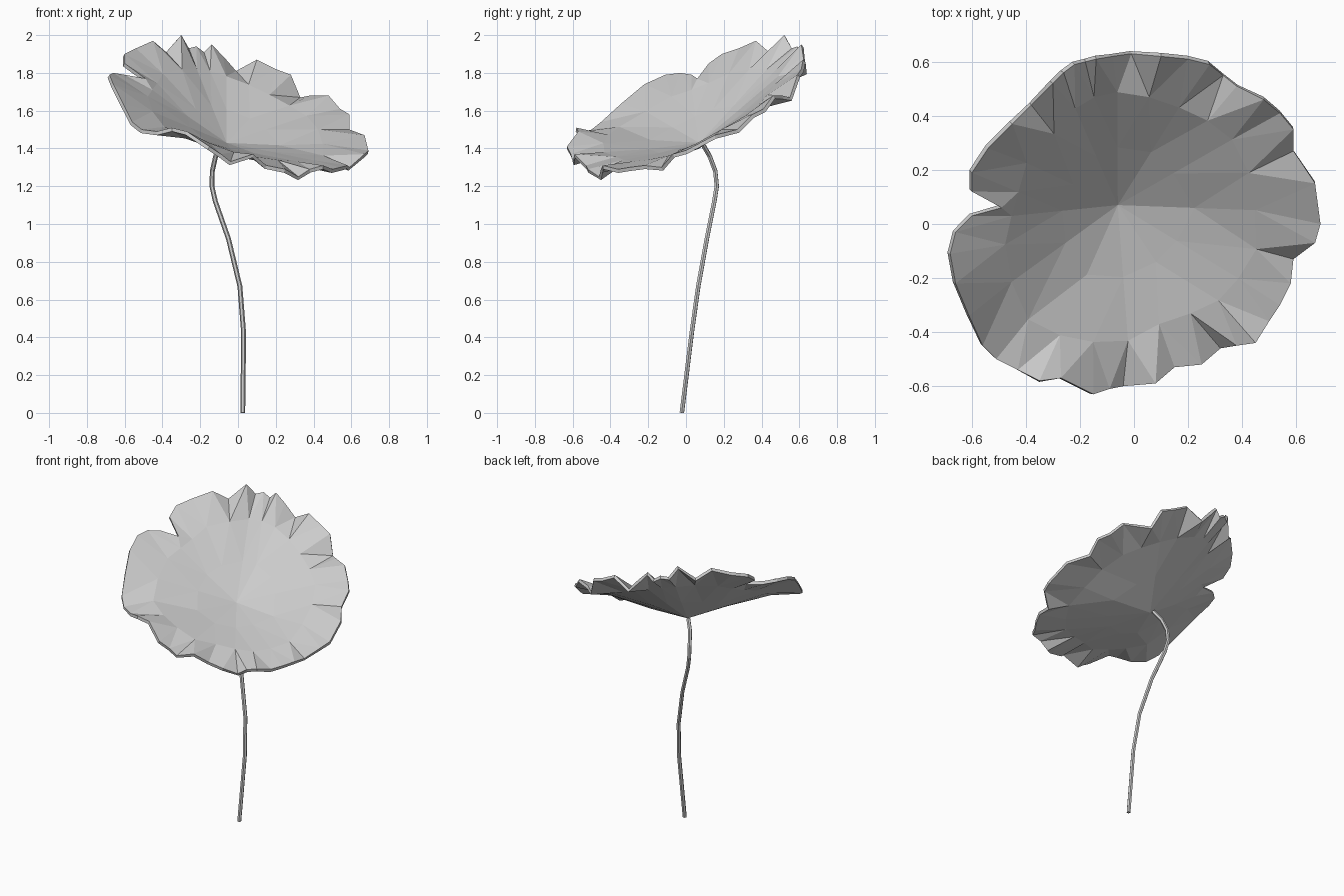
import bpy
import bmesh
import random
from mathutils import Vector

random.seed(4)
cube = bpy.data.objects.get("Cube")
if cube:
    bpy.data.objects.remove(cube, do_unlink=True)

# One plain grey for the whole plant
grey = bpy.data.materials.new("plain_grey")
grey.use_nodes = True
grey.diffuse_color = (0.6, 0.6, 0.6, 1)
grey.node_tree.nodes["Principled BSDF"].inputs["Base Color"].default_value = (0.6, 0.6, 0.6, 1)

# Ruffled rim outline, counter-clockwise from +x, with the notch on the -x side
RIM = [
    (.69, 0, 1.39), (.67, .15, 1.47), (.59, .27, 1.5), (.59, .35, 1.58),
    (.54, .41, 1.61), (.48, .46, 1.68), (.38, .51, 1.68), (.33, .55, 1.67),
    (.28, .59, 1.79), (.2, .61, 1.82), (.1, .62, 1.87), (-.01, .63, 1.81),
    (-.08, .62, 1.89), (-.14, .61, 1.95), (-.18, .6, 1.91), (-.22, .59, 1.94),
    (-.26, .56, 1.93), (-.3, .52, 2), (-.38, .44, 1.91), (-.45, .37, 1.97),
    (-.54, .28, 1.93), (-.6, .19, 1.9), (-.6, .12, 1.85), (-.49, .06, 1.77),
    (-.6, .03, 1.79), (-.66, -.03, 1.8), (-.68, -.11, 1.79), (-.66, -.22, 1.74),
    (-.61, -.34, 1.64), (-.56, -.45, 1.54), (-.51, -.5, 1.5), (-.43, -.54, 1.49),
    (-.35, -.58, 1.51), (-.27, -.57, 1.49), (-.15, -.63, 1.41), (-.09, -.61, 1.37),
    (-.04, -.6, 1.33), (.08, -.59, 1.37), (.15, -.53, 1.31), (.25, -.52, 1.29),
    (.32, -.46, 1.25), (.38, -.45, 1.29), (.45, -.44, 1.31), (.5, -.36, 1.29),
    (.54, -.3, 1.3), (.58, -.22, 1.31), (.59, -.13, 1.3), (.67, -.07, 1.37),
]
CENTRE = Vector((-.06, .07, 1.43))


def tilted_plane(p):
    """Height of the tilted plane the rim ruffles around."""
    return 1.61 - .29 * p.x + .42 * p.y


def inner_ring(bm, step, scale, depth):
    """Every step-th rim point, smoothed, drawn towards the centre and sunk."""
    ring = []
    count = len(RIM)
    for i in range(0, count, step):
        near = [Vector(RIM[(i + k) % count]) for k in range(-2, 3)]
        mean = sum(near, Vector()) / len(near)
        p = CENTRE.lerp(mean, scale + random.uniform(-.03, .03))
        p.z = tilted_plane(p) - depth + scale * (mean.z - tilted_plane(mean))
        ring.append(bm.verts.new(p))
    return ring


def join_rings(bm, inner, outer):
    """Triangulate between a ring and one with twice as many points."""
    count = len(inner)
    for i in range(count):
        a, b = inner[i], inner[(i + 1) % count]
        p, q, r = (outer[(2 * i + k) % len(outer)] for k in range(3))
        for face in ((a, p, q), (a, q, b), (b, q, r)):
            bm.faces.new(face)


# Leaf: shallow faceted cup with a pleated edge
bm = bmesh.new()
rim = [bm.verts.new(p) for p in RIM]
middle = inner_ring(bm, 2, .74, .05)
core = inner_ring(bm, 4, .38, .14)
join_rings(bm, middle, rim)
join_rings(bm, core, middle)
hub = bm.verts.new(CENTRE)
for i, vert in enumerate(core):
    bm.faces.new((hub, vert, core[(i + 1) % len(core)]))
mesh = bpy.data.meshes.new("leaf")
bm.to_mesh(mesh)
bm.free()
leaf = bpy.data.objects.new("leaf", mesh)
bpy.context.collection.objects.link(leaf)
mesh.materials.append(grey)
solid = leaf.modifiers.new("thickness", "SOLIDIFY")
solid.thickness = .02
solid.offset = -1

# Stem: thin bent tube hooking up into the hub
PATH = [
    (.025, -.022, 0), (.03, .03, .42), (.01, .065, .67), (-.05, .11, .92),
    (-.12, .15, 1.12), (-.138, .163, 1.2), (-.136, .155, 1.28),
    (-.118, .125, 1.36), (-.08, .09, 1.42),
]
curve = bpy.data.curves.new("stem", "CURVE")
curve.dimensions = "3D"
curve.bevel_depth = .013
curve.bevel_resolution = 1
curve.use_fill_caps = True
spline = curve.splines.new("POLY")
spline.points.add(len(PATH) - 1)
for point, co in zip(spline.points, PATH):
    point.co = (*co, 1)
spline.use_smooth = False
stem = bpy.data.objects.new("stem", curve)
bpy.context.collection.objects.link(stem)
curve.materials.append(grey)
